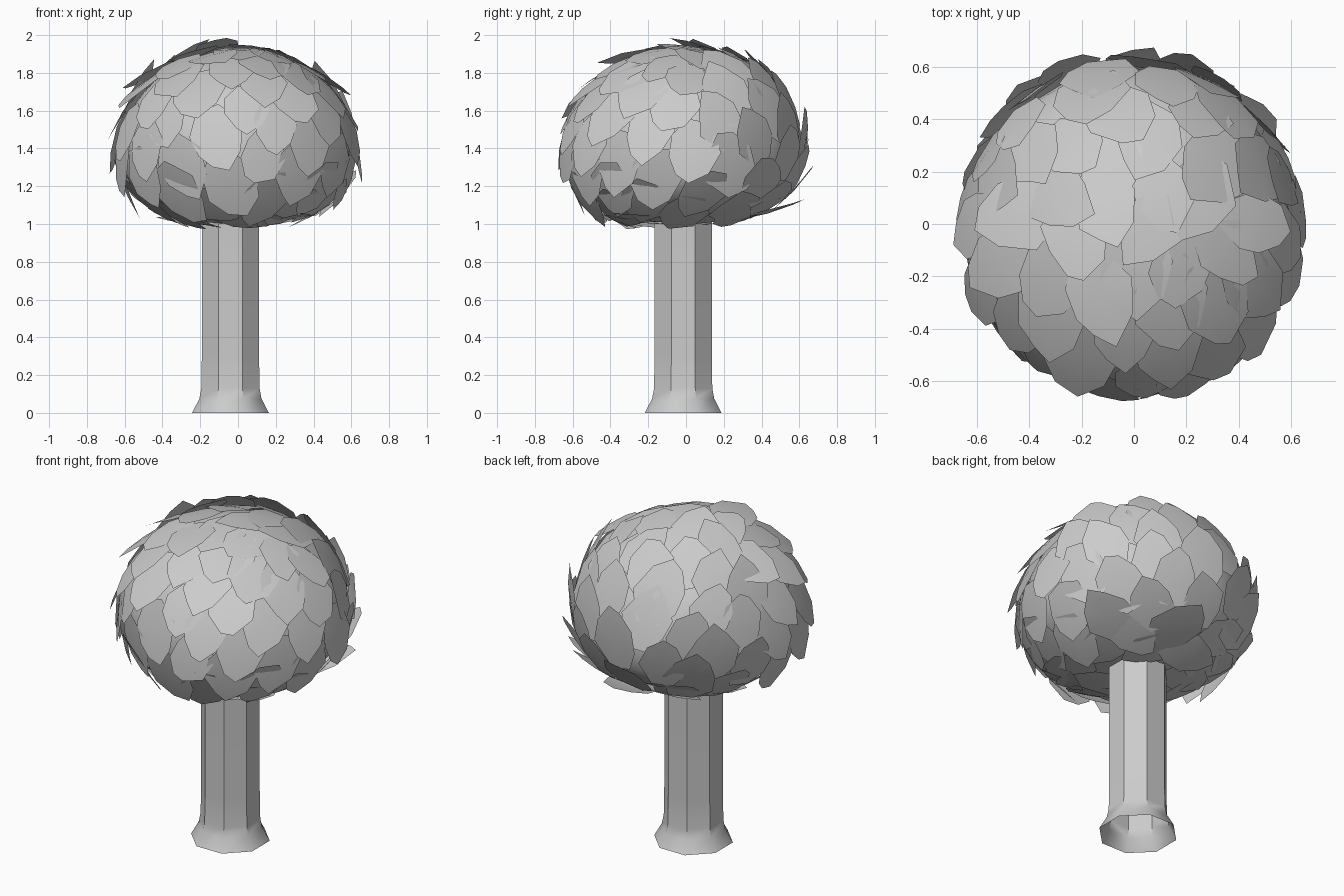
import bpy, bmesh, math, random
from mathutils import Vector

if "Cube" in bpy.data.objects:
    bpy.data.objects.remove(bpy.data.objects["Cube"])

random.seed(4)
CX, CY, CZ = -0.01, -0.01, 1.40      # canopy centre


def finish(bm, name, angle=40):
    me = bpy.data.meshes.new(name)
    bm.to_mesh(me)
    bm.free()
    ob = bpy.data.objects.new(name, me)
    bpy.context.collection.objects.link(ob)
    bpy.context.view_layer.objects.active = ob
    bpy.ops.object.select_all(action='DESELECT')
    ob.select_set(True)
    bpy.ops.object.shade_smooth_by_angle(angle=math.radians(angle))
    return ob


def lathe(name, profile, n, cx, cy):
    bm = bmesh.new()
    rings = []
    for r, z in profile:
        rings.append([bm.verts.new((cx + r * math.cos(2 * math.pi * (i + .5) / n),
                                    cy + r * math.sin(2 * math.pi * (i + .5) / n), z))
                      for i in range(n)])
    for a, b in zip(rings, rings[1:]):
        for i in range(n):
            j = (i + 1) % n
            bm.faces.new((a[i], a[j], b[j], b[i]))
    bmesh.ops.remove_doubles(bm, verts=bm.verts, dist=0.0005)
    return finish(bm, name)


def dome(d, grow=0.0):
    """Point and normal of the flattened canopy surface in direction d."""
    h = (0.51 if d.z > 0 else 0.38) + grow
    r = 0.605 + grow
    p = 2.0 if d.z > 0 else 2.5
    rad = math.hypot(d.x, d.y)
    k = ((rad / r) ** p + (abs(d.z) / h) ** p) ** (-1 / p)
    q = d * k
    f = (q.x ** 2 + q.y ** 2) ** .5
    nr = (f / r) ** (p - 1) / r
    nz = (abs(q.z) / h) ** (p - 1) / h * (1 if q.z > 0 else -1)
    nrm = Vector((nr * q.x / max(f, 1e-6), nr * q.y / max(f, 1e-6), nz)).normalized()
    return q + Vector((CX, CY, CZ)), nrm


# Trunk: open tube with a flared foot
lathe("trunk", [(0.22, 0), (0.178, 0.075), (0.167, 0.13), (0.164, 0.3), (0.164, 1.06)], 8, -0.04, -0.015)

# Canopy core: smooth flattened ball
bm = bmesh.new()
bmesh.ops.create_icosphere(bm, subdivisions=4, radius=1)
for v in bm.verts:
    v.co = dome(v.co.normalized())[0]
finish(bm, "canopy_core", 60)

# Leaves: broad overlapping angular cards, outline given as (across, along)
OUTLINE = [(-.05, -.16), (.07, -.15), (.13, -.05), (.125, .06),
           (.06, .15), (-.01, .19), (-.10, .10), (-.135, -.03)]
bm = bmesh.new()
COUNT = 110
for i in range(COUNT):
    z = 1 - 2 * (i + .5) / COUNT
    a = i * 2.399963 + random.uniform(-.1, .1)
    s = math.sqrt(1 - z * z)
    pos, n = dome(Vector((s * math.cos(a), s * math.sin(a), z)), 0.012)
    if pos.z < 1.15 and math.hypot(pos.x, pos.y) < 0.22:
        continue
    # front leaves hang down, back leaves point up
    aim = Vector((random.uniform(-.4, .4), -.3, -1 if pos.y < 0.1 else 1))
    along = (aim - n * aim.dot(n)).normalized()
    across = along.cross(n)
    tilt = random.uniform(.02, .22)
    roll = random.uniform(-.07, .07)
    size = random.uniform(.88, 1.12)
    ring = []
    for u, w in OUTLINE:
        u, w = u * size + random.uniform(-.012, .012), w * size + random.uniform(-.012, .012)
        lift = 0.012 + tilt * (w + .1) + roll * u - .5 * (u * u + w * w)
        ring.append(bm.verts.new(pos + across * u + along * w + n * lift))
    mid = bm.verts.new(pos + n * (0.012 + tilt * .1))
    for j in range(8):
        bm.faces.new((mid, ring[j], ring[(j + 1) % 8]))
# keep normals facing outward
for f in bm.faces:
    f.normal_update()
    if f.normal.dot(f.calc_center_median() - Vector((CX, CY, CZ))) < 0:
        f.normal_flip()
finish(bm, "leaves")
